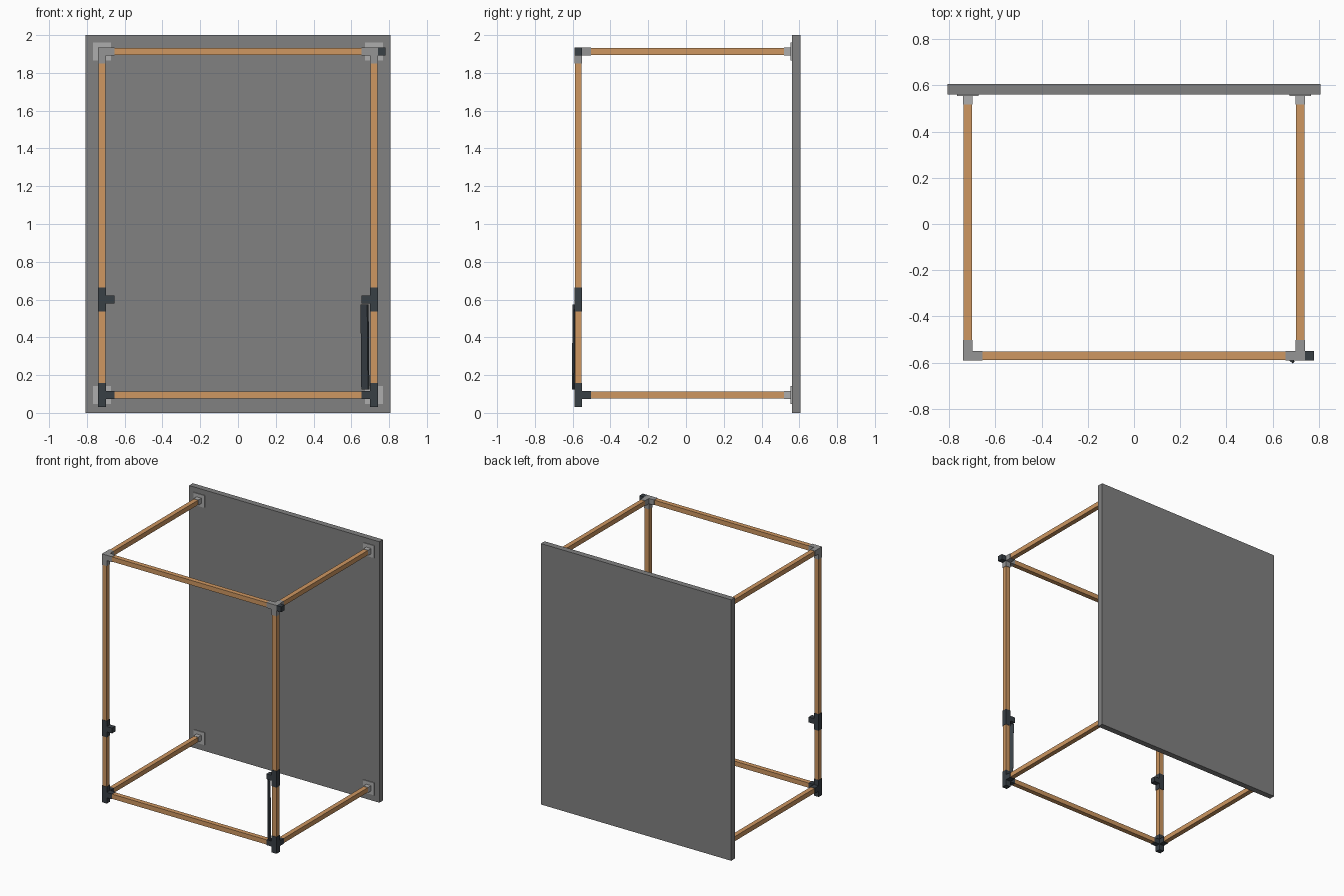
import bpy, bmesh
from mathutils import Matrix, Vector
from math import radians

if "Cube" in bpy.data.objects:
    bpy.data.objects.remove(bpy.data.objects["Cube"])


def material(name, rgb):
    m = bpy.data.materials.new(name)
    m.diffuse_color = (*rgb, 1)
    m.use_nodes = True
    m.node_tree.nodes["Principled BSDF"].inputs["Base Color"].default_value = m.diffuse_color
    return m


WOOD = material("wood", (0.62, 0.31, 0.12))
DARK = material("dark_plastic", (0.04, 0.05, 0.06))
SLAB = material("wall_grey", (0.22, 0.22, 0.22))
GREY = material("grey_plastic", (0.30, 0.30, 0.30))
LIGHT = material("light_plastic", (0.42, 0.42, 0.42))


def blocks(name, mat, *boxes):
    """One object made of boxes given as (x0, x1, y0, y1, z0, z1)."""
    bm = bmesh.new()
    for b in boxes:
        lo, hi = Vector(b[0::2]), Vector(b[1::2])
        size = [abs(v) for v in hi - lo]
        bmesh.ops.create_cube(bm, size=1, matrix=Matrix.Translation(
            (lo + hi) / 2) @ Matrix.Diagonal((*size, 1)))
    mesh = bpy.data.meshes.new(name)
    bm.to_mesh(mesh)
    bm.free()
    mesh.materials.append(mat)
    ob = bpy.data.objects.new(name, mesh)
    bpy.context.collection.objects.link(ob)
    return ob


PX, PY = 0.72, -0.57          # post centre
LOW, HIGH = 0.095, 1.913      # rail heights
W, C = 0.018, 0.0205          # half widths of beam and connector
WALL = 0.56                   # front face of wall

# Back wall panel
blocks("wall_panel", SLAB, (-0.807, 0.807, WALL, 0.605, 0, 2))

# Front cross rails
for tag, z in (("bottom", LOW), ("top", HIGH)):
    blocks(tag + "_front_rail", WOOD, (-PX, PX, PY - W, PY + W, z - W, z + W))

for side, s in (("left", -1), ("right", 1)):
    x = s * PX
    inner = s * 0.655

    # Post and depth rails
    blocks(side + "_post", WOOD, (x - W, x + W, PY - W, PY + W, LOW, HIGH))
    for tag, z in (("bottom", LOW), ("top", HIGH)):
        blocks(f"{side}_{tag}_depth_rail", WOOD,
               (x - W, x + W, PY, WALL, z - W, z + W))
        # Wall socket with square flange
        blocks(f"{side}_{tag}_wall_socket", LIGHT,
               (x - C, x + C, 0.518, WALL, z - C, z + C),
               (x - 0.047, x + 0.047, WALL - 0.006, WALL, z - 0.047, z + 0.047))

    # Three-way top corner
    blocks(side + "_top_corner", GREY,
           (x - C, x + C, PY - C, PY + C, 1.85, HIGH + C),
           (x, inner, PY - C, PY + C, HIGH - C, HIGH + C),
           (x - C, x + C, PY, -0.503, HIGH - C, HIGH + C))

    # Bottom connector with foot
    blocks(side + "_bottom_corner", DARK,
           (x - C, x + C, PY - C, PY + C, 0.03, 0.158),
           (x, inner, PY - C, PY + C, LOW - C, LOW + C),
           (x - C, x + C, PY, -0.503, LOW - C, LOW + C))

    # Mid-height tee
    blocks(side + "_tee", DARK,
           (x - C, x + C, PY - C, PY + C, 0.537, 0.663),
           (x, inner, PY - C, PY + C, 0.6 - C, 0.6 + C))

# Side plug on the right top corner
blocks("corner_plug", DARK, (PX + C, 0.78, PY - C, PY + C, HIGH - C, HIGH + C))

# Slanted strip between the right tee and bottom corner
strip = blocks("folded_strip", DARK,
               (-0.023, 0.023, -0.006, 0.006, -0.225, 0.225))
strip.location = (0.672, -0.583, 0.348)
strip.rotation_euler = (0, radians(-0.7), radians(-40))
